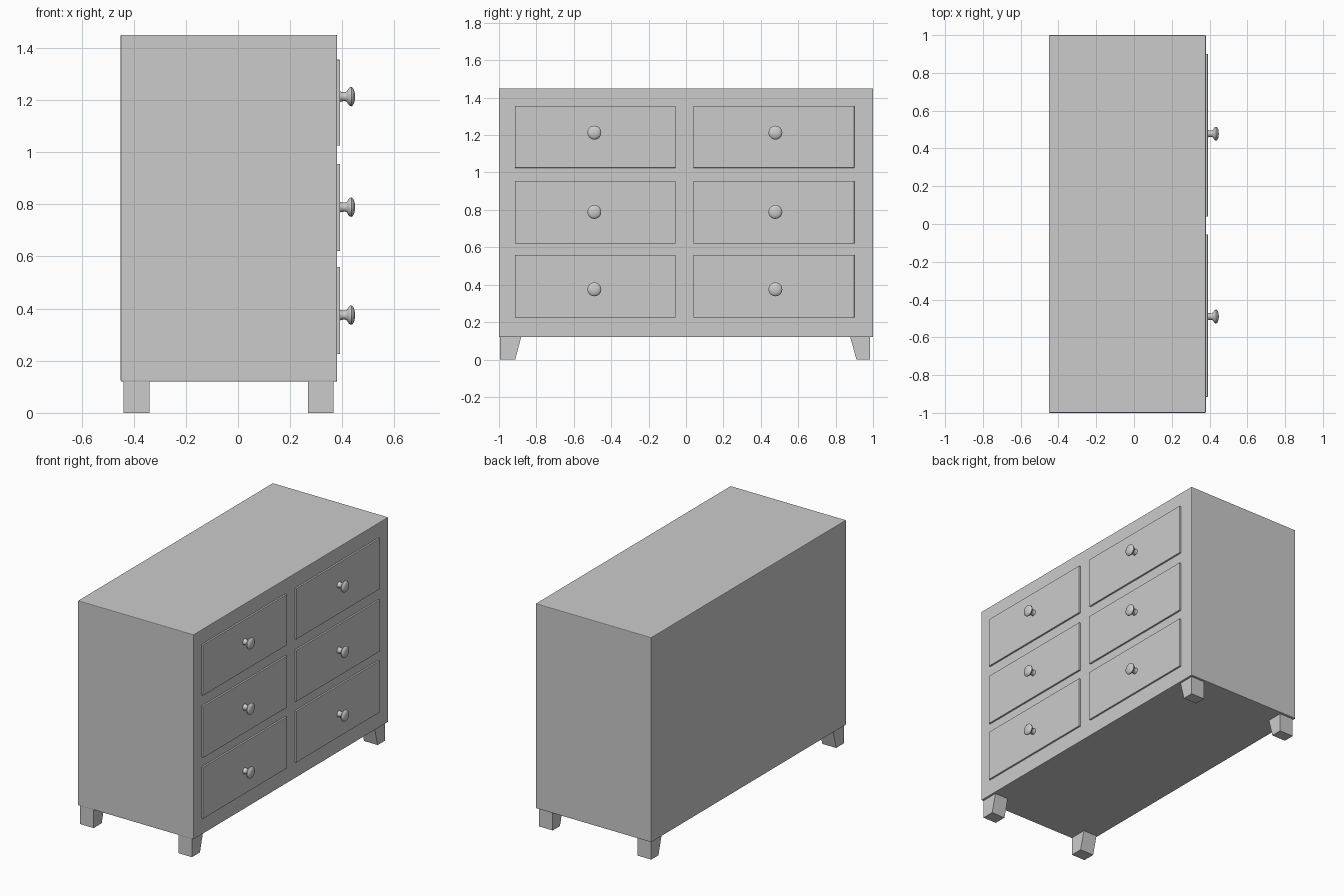
import bpy, bmesh, math
from mathutils import Matrix

if "Cube" in bpy.data.objects:
    bpy.data.objects.remove(bpy.data.objects["Cube"])


def finish(bm, name, smooth=False):
    bmesh.ops.recalc_face_normals(bm, faces=bm.faces)
    me = bpy.data.meshes.new(name)
    bm.to_mesh(me)
    bm.free()
    ob = bpy.data.objects.new(name, me)
    bpy.context.collection.objects.link(ob)
    if smooth:
        bpy.ops.object.select_all(action='DESELECT')
        ob.select_set(True)
        bpy.context.view_layer.objects.active = ob
        bpy.ops.object.shade_smooth_by_angle(angle=math.radians(40))
    return ob


def box(name, x, y, z, bevel=0.0):
    bm = bmesh.new()
    bmesh.ops.create_cube(bm, size=1)
    for v in bm.verts:
        v.co = [r[0] if c < 0 else r[1] for c, r in zip(v.co, (x, y, z))]
    if bevel:
        bmesh.ops.bevel(bm, geom=bm.edges[:], offset=bevel, segments=2,
                        profile=0.5, affect='EDGES')
    return finish(bm, name)


def leg(name, x, outer, inner_top, inner_bottom):
    # Profile in y-z, extruded along x; only the inner side slopes
    bm = bmesh.new()
    pts = [(outer, 0), (inner_bottom, 0), (inner_top, 0.125), (outer, 0.125)]
    face = bm.faces.new([bm.verts.new((x[0], y, z)) for y, z in pts])
    ext = bmesh.ops.extrude_face_region(bm, geom=[face])['geom']
    bmesh.ops.translate(bm, vec=(x[1] - x[0], 0, 0),
                        verts=[g for g in ext if isinstance(g, bmesh.types.BMVert)])
    return finish(bm, name)


def knob(name, y, z):
    # Turned profile (x, radius) spun around the x axis
    profile = [(0.388, 0), (0.388, 0.021), (0.398, 0.018), (0.412, 0.017),
               (0.418, 0.021), (0.424, 0.031), (0.430, 0.036), (0.435, 0.037),
               (0.440, 0.034), (0.445, 0.026), (0.448, 0.014), (0.449, 0)]
    bm = bmesh.new()
    vs = [bm.verts.new((px, 0, r)) for px, r in profile]
    es = [bm.edges.new(p) for p in zip(vs, vs[1:])]
    bmesh.ops.spin(bm, geom=vs + es, cent=(0, 0, 0), axis=(1, 0, 0),
                   angle=math.tau, steps=24)
    bmesh.ops.remove_doubles(bm, verts=bm.verts[:], dist=1e-5)
    bmesh.ops.transform(bm, matrix=Matrix.Translation((0, y, z)), verts=bm.verts[:])
    return finish(bm, name, smooth=True)


# Cabinet
box("cabinet_body", (-0.45, 0.38), (-1, 1), (0.12, 1.45), bevel=0.004)

# Drawers with knobs
columns = [((-0.915, -0.055), -0.49), ((0.04, 0.90), 0.478)]
rows = [((0.225, 0.56), 0.375), ((0.62, 0.955), 0.789), ((1.025, 1.355), 1.213)]
for c, (dy, ky) in enumerate(columns):
    for r, (dz, kz) in enumerate(rows):
        box(f"drawer_front_{c}_{r}", (0.37, 0.391), dy, dz, bevel=0.002)
        knob(f"drawer_knob_{c}_{r}", ky, kz)

# Legs
for label, x in (("back", (-0.44, -0.34)), ("front", (0.268, 0.366))):
    leg(f"{label}_leg_a", x, -0.995, -0.88, -0.913)
    leg(f"{label}_leg_b", x, 0.985, 0.877, 0.911)
